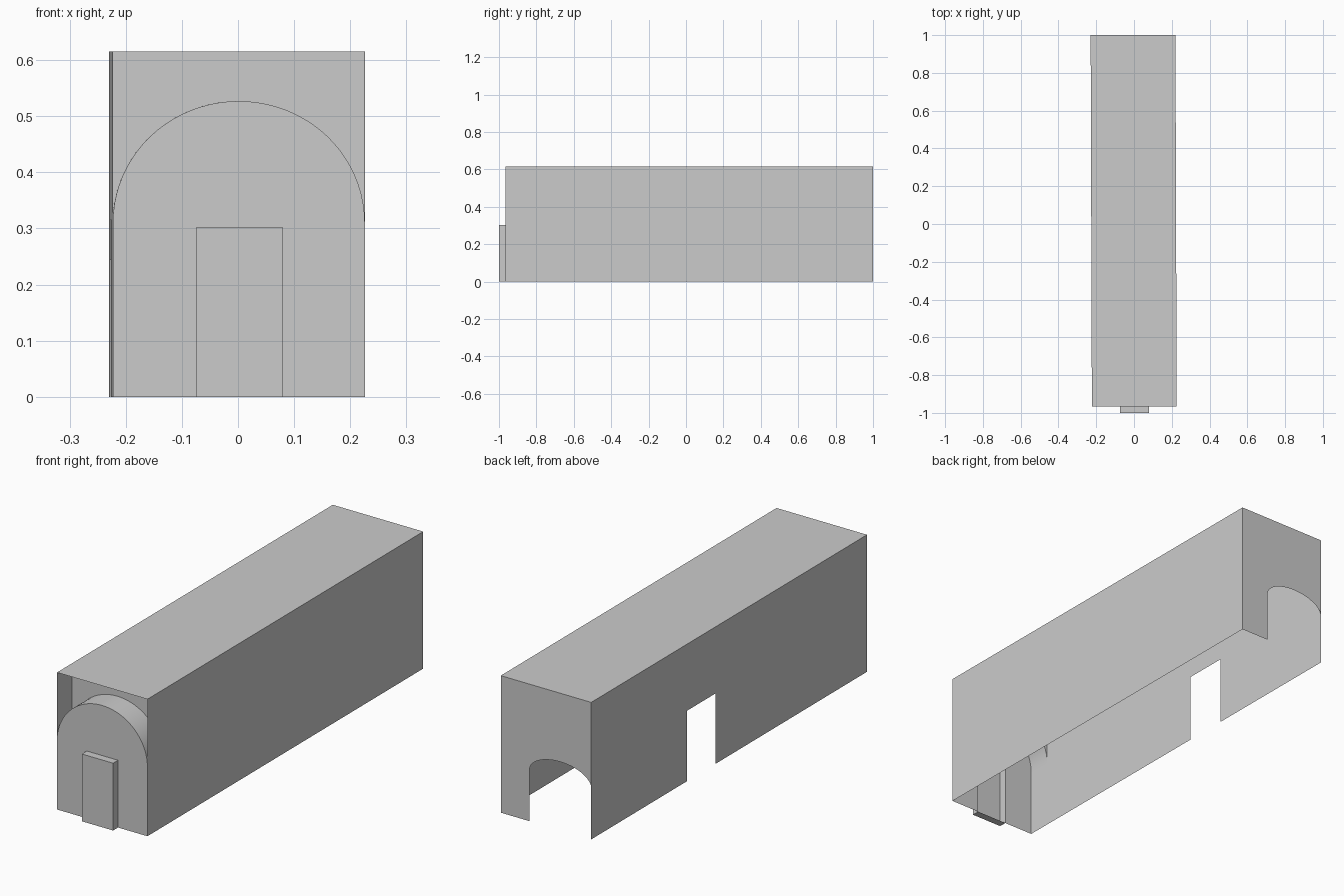
import bpy, bmesh
from math import cos, sin, pi

if "Cube" in bpy.data.objects:
    bpy.data.objects.remove(bpy.data.objects["Cube"])

H = 0.615                      # wall height
YF, YR, YB = -0.965, -0.857, 1.0   # front, porch back, rear
ZS, RISE = 0.31, 0.217         # front arch spring height and rise


def skew(y):                   # the hall leans very slightly off axis
    return -0.0065 * (y - YF) / (YB - YF)


def left(y):
    return -0.223 + skew(y)


def right(y):
    return 0.226 + skew(y)


def make(name, polys, smooth=False):
    me = bpy.data.meshes.new(name)
    bm = bmesh.new()
    for pts in polys:
        bm.faces.new([bm.verts.new(p) for p in pts])
    bmesh.ops.remove_doubles(bm, verts=bm.verts, dist=1e-5)
    for f in bm.faces:
        f.smooth = smooth
    bm.to_mesh(me)
    bm.free()
    ob = bpy.data.objects.new(name, me)
    bpy.context.collection.objects.link(ob)
    return ob


def arch(x0, x1, z, rise, n=40):
    """Half-ellipse from x1 over to x0, as (x, z) points."""
    c, r = (x0 + x1) / 2, (x1 - x0) / 2
    return [(c + r * cos(pi * i / n), z + rise * sin(pi * i / n)) for i in range(n + 1)]


def across(pts, y):            # (x, z) profile standing at depth y
    return [(x, y, z) for x, z in pts]


# Roof and right wall
make("roof", [[(left(YF), YF, H), (right(YF), YF, H), (right(YB), YB, H), (left(YB), YB, H)]])
make("right_wall", [[(right(YF), YF, 0), (right(YB), YB, 0), (right(YB), YB, H), (right(YF), YF, H)]])

# Left wall with side doorway
side = [(YF, 0), (YF, H), (YB, H), (YB, 0), (0.317, 0), (0.317, 0.316), (0.115, 0.316), (0.115, 0)]
make("left_wall", [[(left(y), y, z) for y, z in side]])

# Rear wall with low arched opening running to the left corner
jamb = 0.077
opening = arch(left(YB), jamb, 0.23, 0.077)
rear = [(right(YB), 0), (jamb, 0)] + opening + [(left(YB), H), (right(YB), H)]
make("rear_wall", [across(rear, YB)])

# Front arched panel with a doorway
DX0, DX1, DZ = -0.075, 0.08, 0.302
front_arch = arch(left(YF), right(YF), ZS, RISE)
panel = [(DX1, 0), (right(YF), 0)] + front_arch + [(left(YF), 0), (DX0, 0), (DX0, DZ), (DX1, DZ)]
make("front_panel", [across(panel, YF)])

# Vault running back from the panel, and the porch wall above it
back_arch = arch(left(YR), right(YR), ZS, RISE)
a, b = across(front_arch, YF), across(back_arch, YR)
make("front_vault", [[a[i], b[i], b[i + 1], a[i + 1]] for i in range(len(a) - 1)], True)
make("porch_wall", [across(back_arch[::-1] + [(right(YR), H), (left(YR), H)], YR)])

# Projecting front door, open to the inside
f0, f1 = -1.0, YF
ring = [(DX0, 0), (DX1, 0), (DX1, DZ), (DX0, DZ)]
p, q = across(ring, f0), across(ring, f1)
make("front_door", [p] + [[p[i], q[i], q[(i + 1) % 4], p[(i + 1) % 4]] for i in range(4)])
